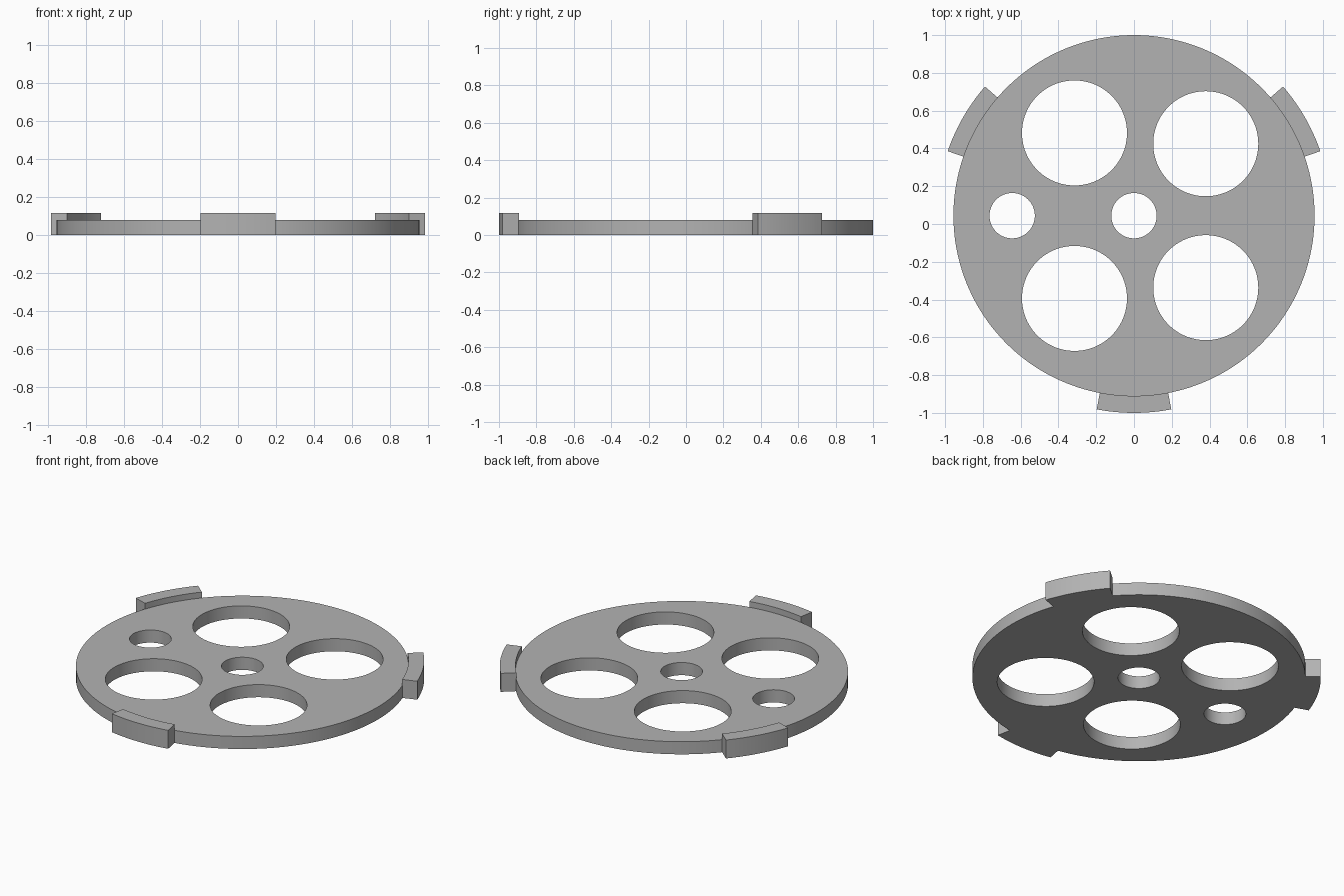
import bpy
import bmesh
from math import radians, cos, sin
from mathutils import Vector

CENTRE = Vector((0, 0.044, 0))
DISC_R, TAB_R = 0.956, 1.044
DISC_H, TAB_H = 0.08, 0.117

cube = bpy.data.objects.get("Cube")
if cube:
    bpy.data.objects.remove(cube, do_unlink=True)

grey = bpy.data.materials.new("plain_grey")
grey.use_nodes = True
colour = (0.45, 0.45, 0.45, 1)
grey.diffuse_color = colour
grey.node_tree.nodes["Principled BSDF"].inputs["Base Color"].default_value = colour


def arc(radius, start, end, steps):
    """Points along an arc, angles in degrees."""
    angles = [radians(start + (end - start) * i / steps) for i in range(steps + 1)]
    return [Vector((radius * cos(a), radius * sin(a), 0)) for a in angles]


def prism(name, outline, z0, z1, offset):
    """Extrude a flat outline upward into a solid."""
    bm = bmesh.new()
    base = Vector((0, 0, z0)) + offset
    face = bm.faces.new([bm.verts.new(p + base) for p in outline])
    grown = bmesh.ops.extrude_face_region(bm, geom=[face])["geom"]
    top = [g for g in grown if isinstance(g, bmesh.types.BMVert)]
    bmesh.ops.translate(bm, verts=top, vec=(0, 0, z1 - z0))
    bmesh.ops.recalc_face_normals(bm, faces=bm.faces)
    mesh = bpy.data.meshes.new(name)
    bm.to_mesh(mesh)
    bm.free()
    mesh.materials.append(grey)
    obj = bpy.data.objects.new(name, mesh)
    bpy.context.collection.objects.link(obj)
    return obj


def select_only(obj):
    bpy.ops.object.select_all(action="DESELECT")
    obj.select_set(True)
    bpy.context.view_layer.objects.active = obj


def circle(radius, steps):
    return arc(radius, 0, 360, steps)[:-1]


# Disc
disc = prism("disc", circle(DISC_R, 180), 0, DISC_H, CENTRE)

# Round holes: two mirrored pairs of large ones, a hub hole and a side hole
holes = [(-0.315, s * 0.438, 0.278) for s in (-1, 1)]
holes += [(0.38, s * 0.381, 0.278) for s in (-1, 1)]
holes += [(0, 0, 0.12), (-0.645, 0, 0.12)]
for x, y, r in holes:
    cutter = prism("hole_cutter", circle(r, 96), -0.1, 0.2, CENTRE + Vector((x, y, 0)))
    cutter.hide_render = True
    select_only(disc)
    mod = disc.modifiers.new("hole", "BOOLEAN")
    mod.operation = "DIFFERENCE"
    mod.solver = "EXACT"
    mod.object = cutter
    bpy.ops.object.modifier_apply(modifier=mod.name)
    bpy.data.objects.remove(cutter, do_unlink=True)

# Three raised rim tabs
tabs = []
for name, mid in (("front_tab", 270), ("left_tab", 30), ("right_tab", 150)):
    a, b = mid - 10.9, mid + 10.9
    outline = arc(TAB_R, a, b, 12) + arc(DISC_R - 0.002, b, a, 12)
    tabs.append(prism(name, outline, 0, TAB_H, CENTRE))

# Smooth round walls, sharp rims
for obj in [disc] + tabs:
    select_only(obj)
    bpy.ops.object.shade_smooth_by_angle(angle=radians(30))
